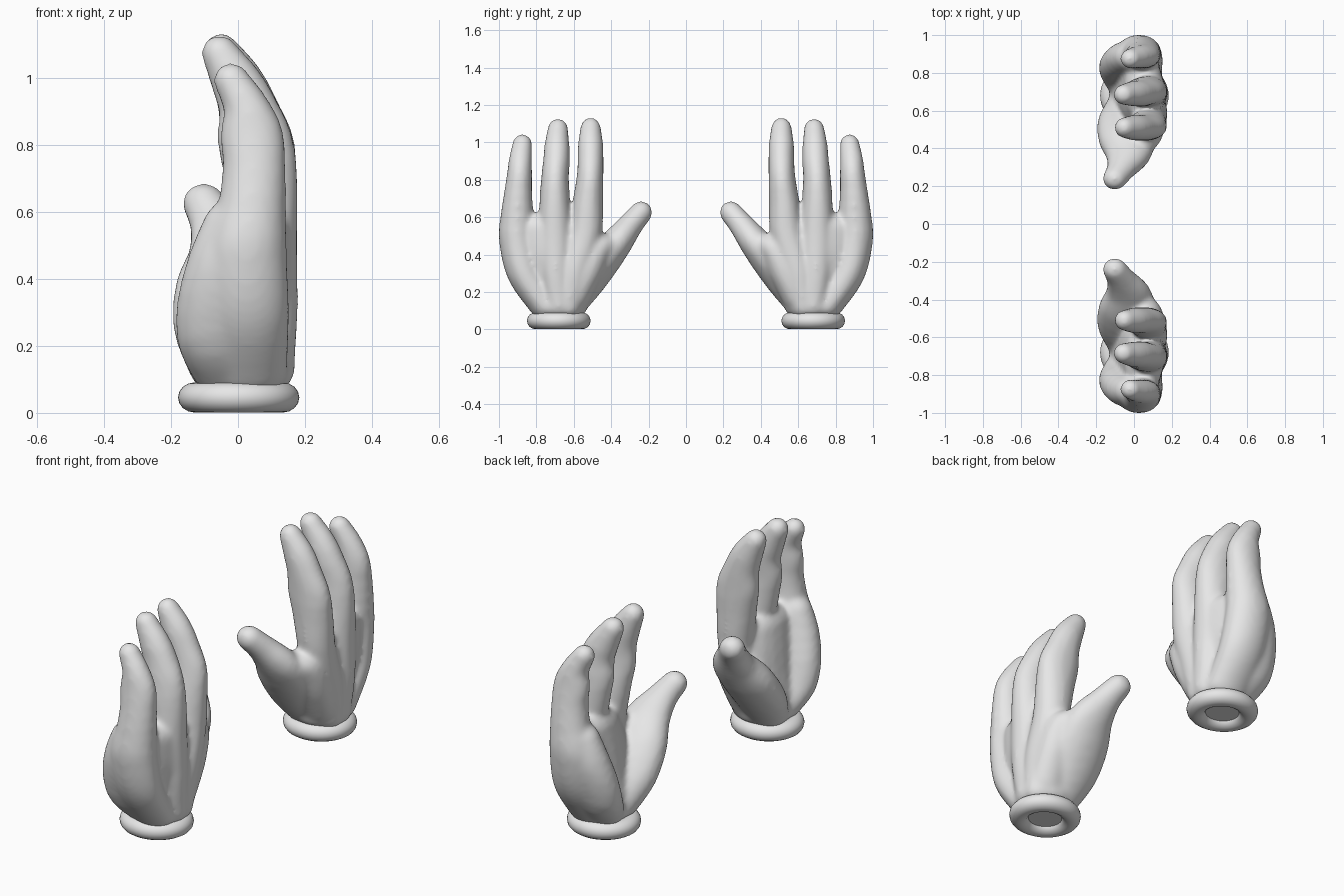
import bpy
import bmesh
from mathutils import Matrix, Vector

cube = bpy.data.objects.get("Cube")
if cube:
    bpy.data.objects.remove(cube, do_unlink=True)

# One plain material for everything
glove = bpy.data.materials.new("light_grey")
glove.use_nodes = True
tone = (0.8, 0.8, 0.8, 1.0)
glove.diffuse_color = tone
glove.node_tree.nodes["Principled BSDF"].inputs["Base Color"].default_value = tone

# Each limb is a path of (x, y, z, radius_x, radius_y) stations in hundredths
index_finger = [(-5, 51, 107.8, 5.5, 5.5), (0, 51, 99, 8, 6.8), (3.4, 51, 90, 9.4, 7),
                (5.5, 51.3, 81, 11.5, 7.3), (7, 52.3, 69, 10.7, 8.1), (8.3, 54, 50, 9.3, 9),
                (8, 60, 30, 9.8, 9), (6, 63, 12, 10.5, 8)]
middle_finger = [(-5.5, 68.5, 107.3, 5.5, 5.5), (0, 69, 98, 8, 6.8), (3.4, 69.3, 90, 9.2, 7.2),
                 (5.2, 70, 81, 11.5, 7.5), (7, 70.2, 69, 11, 8.2), (8.6, 70, 50, 9.3, 9),
                 (8, 69.5, 30, 10, 9), (5, 68, 12, 12, 8.5)]
little_finger = [(-2, 87.5, 99.2, 5.4, 5.3), (2.6, 88.5, 91, 7, 6.2), (4.2, 89, 83, 9.5, 6.8),
                 (4.8, 89.8, 72, 9.6, 7.7), (4, 90.3, 60, 10.5, 9), (2.5, 90.3, 48, 12.2, 9.8),
                 (3, 86.5, 30, 12.5, 9.2), (3, 75, 12, 12, 8)]
thumb = [(-10.2, 24, 62.5, 6.5, 6.1), (-6.5, 29.5, 56, 8, 6.7), (-3, 36.5, 47, 12, 8.3),
         (-4, 45, 37, 15, 10), (-5, 54, 25, 14.3, 10), (-3.5, 63, 13, 11, 9)]
palm_heel = [(-1, 88.5, 56, 9.5, 8), (-3.2, 87.5, 45, 11.9, 9.5), (-6, 84.5, 33, 12.3, 9.5),
             (-6, 80.5, 22, 12.3, 9), (-3, 73.5, 13, 11.3, 8)]
thumb_web = [(2, 41, 45, 8.5, 6), (6, 47, 43, 9, 7.5), (6.5, 53, 32, 10, 9), (5, 60, 18, 11, 9)]
palm_core = [(5, 72, 53, 10.5, 19), (4, 70, 40, 12, 21),
             (2, 69, 25, 12.5, 19), (1.4, 67.5, 11, 15, 14.8)]
LIMBS = (index_finger, middle_finger, little_finger, thumb, palm_heel, thumb_web, palm_core)
STEPS = 8


def spline(stations):
    """Smooth interpolation through the stations."""
    p = [Vector(s) * 0.01 for s in stations]
    p = [p[0]] + p + [p[-1]]
    for a, b, c, d in zip(p, p[1:], p[2:], p[3:]):
        for i in range(STEPS):
            t = i / STEPS
            yield 0.5 * (2 * b + (c - a) * t + (2 * a - 5 * b + 4 * c - d) * t ** 2
                         + (3 * b - a - 3 * c + d) * t ** 3)
    yield p[-1]


def finish(obj, name):
    obj.name = name
    obj.data.name = name
    obj.data.materials.clear()
    obj.data.materials.append(glove)
    obj.data.polygons.foreach_set("use_smooth", [True] * len(obj.data.polygons))
    obj.data.update()


def add_object(name, mesh):
    obj = bpy.data.objects.new(name, mesh)
    bpy.context.collection.objects.link(obj)
    return obj


def unit_sphere():
    bm = bmesh.new()
    bmesh.ops.create_uvsphere(bm, u_segments=20, v_segments=10, radius=1)
    verts = [v.co.copy() for v in bm.verts]
    faces = [[v.index for v in f.verts] for f in bm.faces]
    bm.free()
    return verts, faces


def make_hand(name):
    # Sweep ellipsoids along every limb
    ball_verts, ball_faces = unit_sphere()
    verts, faces = [], []
    for limb in LIMBS:
        for x, y, z, rx, ry in spline(limb):
            rz = min(rx, ry, z - 0.05)
            start = len(verts)
            verts += [(x + rx * v.x, y + ry * v.y, z + rz * v.z) for v in ball_verts]
            faces += [[start + i for i in f] for f in ball_faces]
    rough = bpy.data.meshes.new("rough_hand")
    rough.from_pydata(verts, [], faces)
    obj = add_object(name, rough)

    # Fuse them into one soft skin
    fuse = obj.modifiers.new("fuse", 'REMESH')
    fuse.mode = 'VOXEL'
    fuse.voxel_size = 0.012
    soften = obj.modifiers.new("soften", 'SMOOTH')
    soften.factor = 0.5
    soften.iterations = 14
    graph = bpy.context.evaluated_depsgraph_get()
    skin = bpy.data.meshes.new_from_object(obj.evaluated_get(graph))
    obj.modifiers.clear()
    obj.data = skin
    bpy.data.meshes.remove(rough)
    finish(obj, name)
    return obj


def make_cuff(prefix, side):
    # Rolled cuff ring and the plug inside it
    bpy.ops.mesh.primitive_torus_add(major_segments=48, minor_segments=16,
                                     major_radius=0.131, minor_radius=0.05,
                                     location=(0.002, 0.68 * side, 0.046))
    ring = bpy.context.object
    ring.scale = (1, 0.94, 0.9)
    finish(ring, prefix + "_cuff")
    bpy.ops.mesh.primitive_cylinder_add(vertices=32, radius=0.1, depth=0.03,
                                        location=(0.002, 0.68 * side, 0.045))
    plug = bpy.context.object
    finish(plug, prefix + "_wrist_plug")
    bpy.ops.object.shade_smooth_by_angle()


# Back hand, then its mirror image at the front
back_hand = make_hand("back_hand")
mirrored = back_hand.data.copy()
mirrored.transform(Matrix.Diagonal((1, -1, 1, 1)))
mirrored.flip_normals()
finish(add_object("front_hand", mirrored), "front_hand")
for prefix, side in (("front", -1), ("back", 1)):
    make_cuff(prefix, side)
